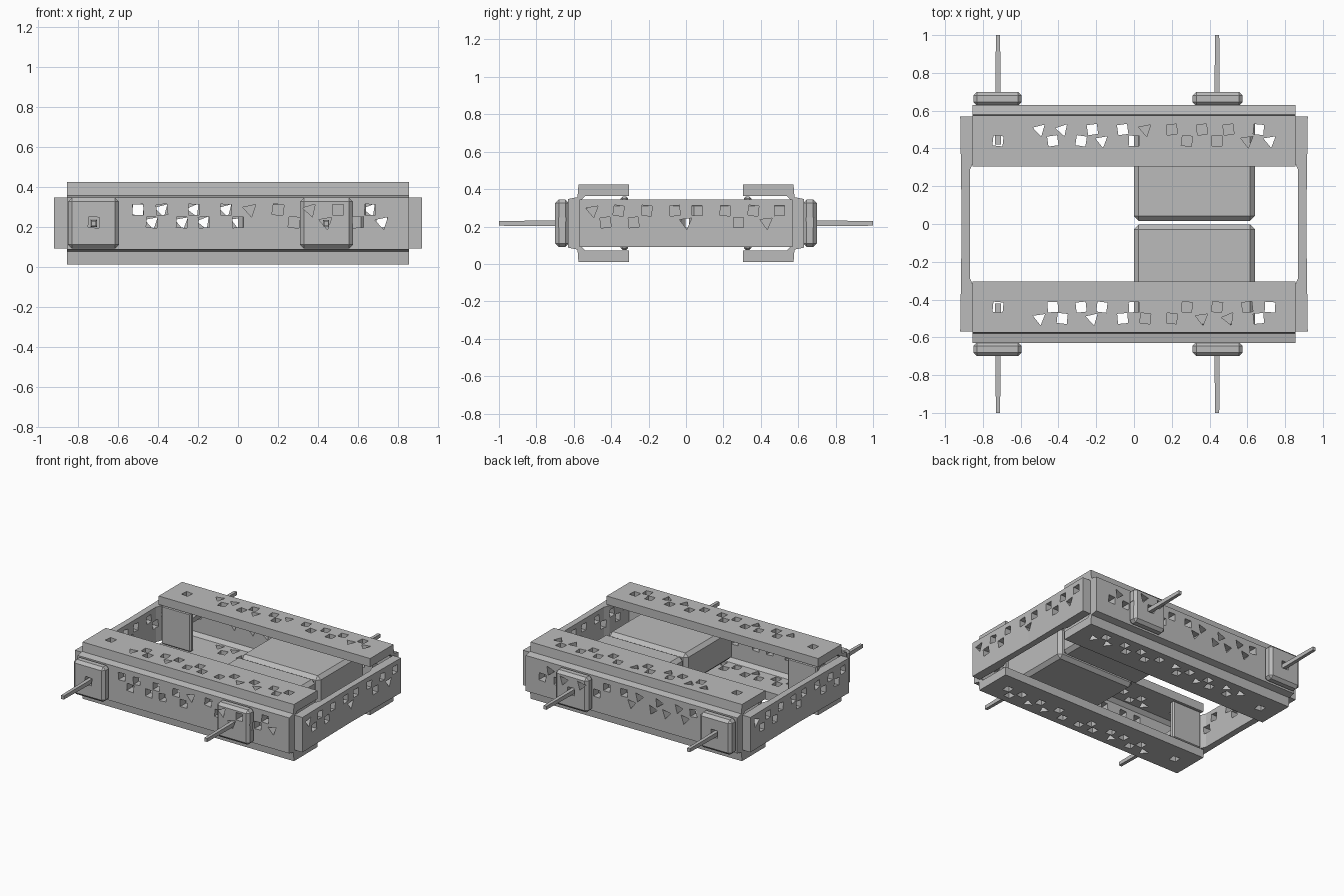
import bpy, bmesh, math, random
from mathutils import Matrix, Vector

random.seed(4)
if "Cube" in bpy.data.objects:
    bpy.data.objects.remove(bpy.data.objects["Cube"], do_unlink=True)

metal = bpy.data.materials.new("plain grey metal")
metal.use_nodes = True
grey = (0.5, 0.5, 0.5, 1)
metal.diffuse_color = grey
metal.node_tree.nodes["Principled BSDF"].inputs["Base Color"].default_value = grey

MID = 0.217  # height of the middle of the frame


def finish(name, bm):
    bmesh.ops.recalc_face_normals(bm, faces=bm.faces)
    mesh = bpy.data.meshes.new(name)
    bm.to_mesh(mesh)
    bm.free()
    mesh.materials.append(metal)
    ob = bpy.data.objects.new(name, mesh)
    bpy.context.collection.objects.link(ob)
    return ob


def extrude(bm, points, axis, lo, hi):
    """Prism from a 2D outline, extruded along one axis."""
    def place(p, t):
        c = list(p)
        c.insert(axis, t)
        return Vector(c)
    verts = [bm.verts.new(place(p, lo)) for p in points]
    face = bm.faces.new(verts)
    new = bmesh.ops.extrude_face_region(bm, geom=[face])["geom"]
    shift = place((0, 0), hi - lo)
    bmesh.ops.translate(bm, vec=shift, verts=[g for g in new if isinstance(g, bmesh.types.BMVert)])


def box(name, x, y, z, bevel=0):
    bm = bmesh.new()
    extrude(bm, [(x[0], y[0]), (x[1], y[0]), (x[1], y[1]), (x[0], y[1])], 2, *z)
    if bevel:
        bmesh.ops.bevel(bm, geom=bm.edges[:], offset=bevel, segments=1, affect="EDGES")
    return finish(name, bm)


def hole(bm, u, v, axis, lo, hi):
    """Rough square or triangular punch."""
    sides = 3 if random.random() < 0.25 else 4
    turn = math.pi / 4 + random.uniform(-0.15, 0.15)
    r = 0.038
    pts = [(u + r * math.cos(turn + i * math.tau / sides),
            v + r * math.sin(turn + i * math.tau / sides)) for i in range(sides)]
    extrude(bm, pts, axis, lo, hi)


def cut(targets, cutter):
    cutter.hide_render = True
    for ob in targets:
        mod = ob.modifiers.new("holes", "BOOLEAN")
        mod.operation = "DIFFERENCE"
        mod.solver = "EXACT"
        mod.object = cutter
        bpy.context.view_layer.update()
        deps = bpy.context.evaluated_depsgraph_get()
        mesh = bpy.data.meshes.new_from_object(ob.evaluated_get(deps))
        ob.modifiers.clear()
        ob.data = mesh
    bpy.data.objects.remove(cutter, do_unlink=True)


OUTER = [-0.5, -0.38, -0.22, -0.06, 0.06, 0.2, 0.36, 0.5, 0.66]
INNER = [-0.72, -0.43, -0.28, -0.17, 0.0, 0.28, 0.44, 0.6, 0.72]

# Half of the channel section, as (outward, height above middle)
HALF = [(0.63, 0.13), (0.58, 0.14), (0.575, 0.207), (0.305, 0.207),
        (0.305, 0.145), (0.54, 0.145), (0.565, 0.12)]
section = HALF + [(y, -h) for y, h in reversed(HALF)]

for side, label in ((-1, "front"), (1, "back")):
    # Long channel rail
    bm = bmesh.new()
    extrude(bm, [(side * y, MID + h) for y, h in section], 0, -0.855, 0.855)
    rail = finish(label + "_rail", bm)

    # Bearing pads outside and shaft
    pads = []
    for end, x0, x1, shaft_x in (("right", -0.85, -0.595, -0.72), ("left", 0.31, 0.575, 0.44)):
        pads.append(box(f"{label}_{end}_pad", (x0, x1), sorted((side * 0.625, side * 0.7)),
                        (0.09, 0.345), 0.02))
        bm = bmesh.new()
        extrude(bm, [(shaft_x - 0.016, MID - 0.018), (shaft_x + 0.016, MID - 0.018),
                     (shaft_x + 0.016, MID + 0.018), (shaft_x - 0.016, MID + 0.018)],
                1, side * 0.42, side)
        for v in bm.verts:  # slight taper to the tip
            if abs(v.co.y) > 0.9:
                v.co.x = shaft_x + (v.co.x - shaft_x) * 0.7
                v.co.z = MID + (v.co.z - MID) * 0.7
        finish(f"{label}_{end}_shaft", bm)

    # Inner support plate by the open end
    box(label + "_inner_plate", (-0.84, -0.6), sorted((side * 0.31, side * 0.35)), (0.075, 0.36), 0.01)

    # Punched holes through web and both flanges
    bm = bmesh.new()
    for row, y, h in ((OUTER, 0.5, 0.068), (INNER, 0.44, 0.005)):
        for x in row:
            hole(bm, x, side * y, 2, -0.1, 0.6)
    cut([rail], finish("flange_cutter", bm))
    bm = bmesh.new()
    for row, h in ((OUTER, 0.068), (INNER, 0.005)):
        for x in row:
            hole(bm, x, MID + h, 1, side * 0.55, side * 0.75)
    cut([rail] + pads, finish("web_cutter", bm))

    # Large block in the frame, one on each side of the centre seam
    near = 0.017 if side > 0 else 0.003
    box(label + "_block", (0.0, 0.64), sorted((side * near, side * 0.555)), (0.1, 0.335), 0.025)

# End plates, thicker where they meet the rails
for side, label in ((-1, "right"), (1, "left")):
    edge = [(0.92, 0.57), (0.855, 0.57), (0.85, 0.33), (0.867, 0.29)]
    outline = edge + [(x, -y) for x, y in reversed(edge)] + [(0.912, 0)]
    bm = bmesh.new()
    extrude(bm, [(side * x, y) for x, y in outline], 2, 0.09, 0.345)
    plate = finish(label + "_end_plate", bm)
    bm = bmesh.new()
    for y, h in ((0.5, 0.068), (0.43, 0.005), (0.36, 0.068), (0.28, 0.005), (0.21, 0.068), (0.06, 0.068)):
        for s in (-1, 1):
            hole(bm, s * y, MID + h, 0, side * 0.8, side * 1.0)
    hole(bm, 0, MID + 0.005, 0, side * 0.8, side * 1.0)
    cut([plate], finish("end_cutter", bm))
